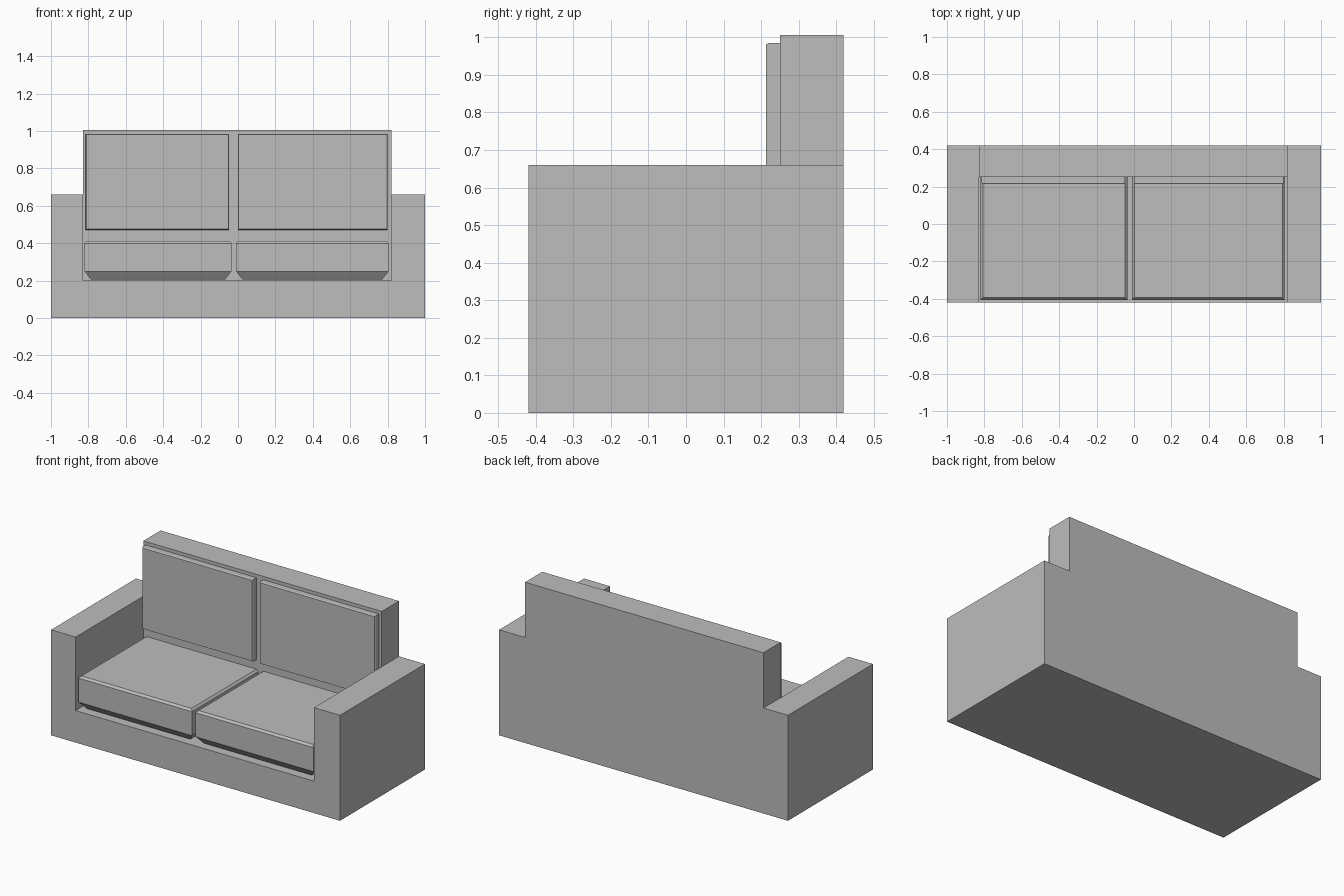
import bpy
import bmesh
from mathutils import Vector

cube = bpy.data.objects.get("Cube")
if cube:
    bpy.data.objects.remove(cube, do_unlink=True)

fabric = bpy.data.materials.new("grey_fabric")
fabric.use_nodes = True
grey = (0.51, 0.51, 0.51, 1)
fabric.diffuse_color = grey
fabric.node_tree.nodes["Principled BSDF"].inputs["Base Color"].default_value = grey


def finish(name, bm):
    bmesh.ops.recalc_face_normals(bm, faces=bm.faces)
    mesh = bpy.data.meshes.new(name)
    bm.to_mesh(mesh)
    bm.free()
    mesh.materials.append(fabric)
    obj = bpy.data.objects.new(name, mesh)
    bpy.context.collection.objects.link(obj)
    return obj


def extrude_outline(name, outline, y0, y1):
    """Solid from an outline in x, z, pulled along y."""
    bm = bmesh.new()
    face = bm.faces.new([bm.verts.new((x, y0, z)) for x, z in outline])
    result = bmesh.ops.extrude_face_region(bm, geom=[face])
    verts = [v for v in result["geom"] if isinstance(v, bmesh.types.BMVert)]
    bmesh.ops.translate(bm, verts=verts, vec=Vector((0, y1 - y0, 0)))
    return finish(name, bm)


def loft(name, rings):
    """Solid through a stack of four-cornered rings, capped at both ends."""
    bm = bmesh.new()
    loops = [[bm.verts.new(p) for p in ring] for ring in rings]
    for a, b in zip(loops, loops[1:]):
        for i in range(4):
            j = (i + 1) % 4
            bm.faces.new((a[i], a[j], b[j], b[i]))
    bm.faces.new(loops[0])
    bm.faces.new(loops[-1])
    return finish(name, bm)


def level_ring(x0, x1, y0, y1, z, inset):
    return [(x0 + inset, y0 + inset, z), (x1 - inset, y0 + inset, z),
            (x1 - inset, y1, z), (x0 + inset, y1, z)]


def upright_ring(x0, x1, z0, z1, y, inset):
    return [(x0 + inset, y, z0 + inset), (x1 - inset, y, z0 + inset),
            (x1 - inset, y, z1 - inset), (x0 + inset, y, z1 - inset)]


# Frame: U-shaped base with arms, and a solid backrest rising behind it
LEFT, RIGHT, BACK = 0.82, -0.83, 0.25
extrude_outline("base_and_arms", [
    (-1, 0), (1, 0), (1, 0.66), (LEFT, 0.66),
    (LEFT, 0.2), (RIGHT, 0.2), (RIGHT, 0.66), (-1, 0.66)], -0.42, BACK)
extrude_outline("backrest", [
    (-1, 0), (1, 0), (1, 0.66), (LEFT, 0.66),
    (LEFT, 1.006), (RIGHT, 1.006), (RIGHT, 0.66), (-1, 0.66)], BACK, 0.42)

# Seat cushions: undercut at the bottom, small bevel around the top
for side, x0, x1 in (("right", -0.82, -0.035), ("left", -0.01, 0.805)):
    loft(side + "_seat_cushion", [
        level_ring(x0, x1, -0.405, BACK, z, inset)
        for z, inset in ((0.205, 0.035), (0.25, 0), (0.4, 0), (0.413, 0.012))])

# Back cushions: thin pads with slightly tapered edges
for side, x0, x1 in (("right", -0.815, -0.047), ("left", 0, 0.8)):
    loft(side + "_back_cushion", [
        upright_ring(x0, x1, 0.472, 0.985, y, inset)
        for y, inset in ((BACK, 0), (0.22, 0), (0.213, 0.004))])
